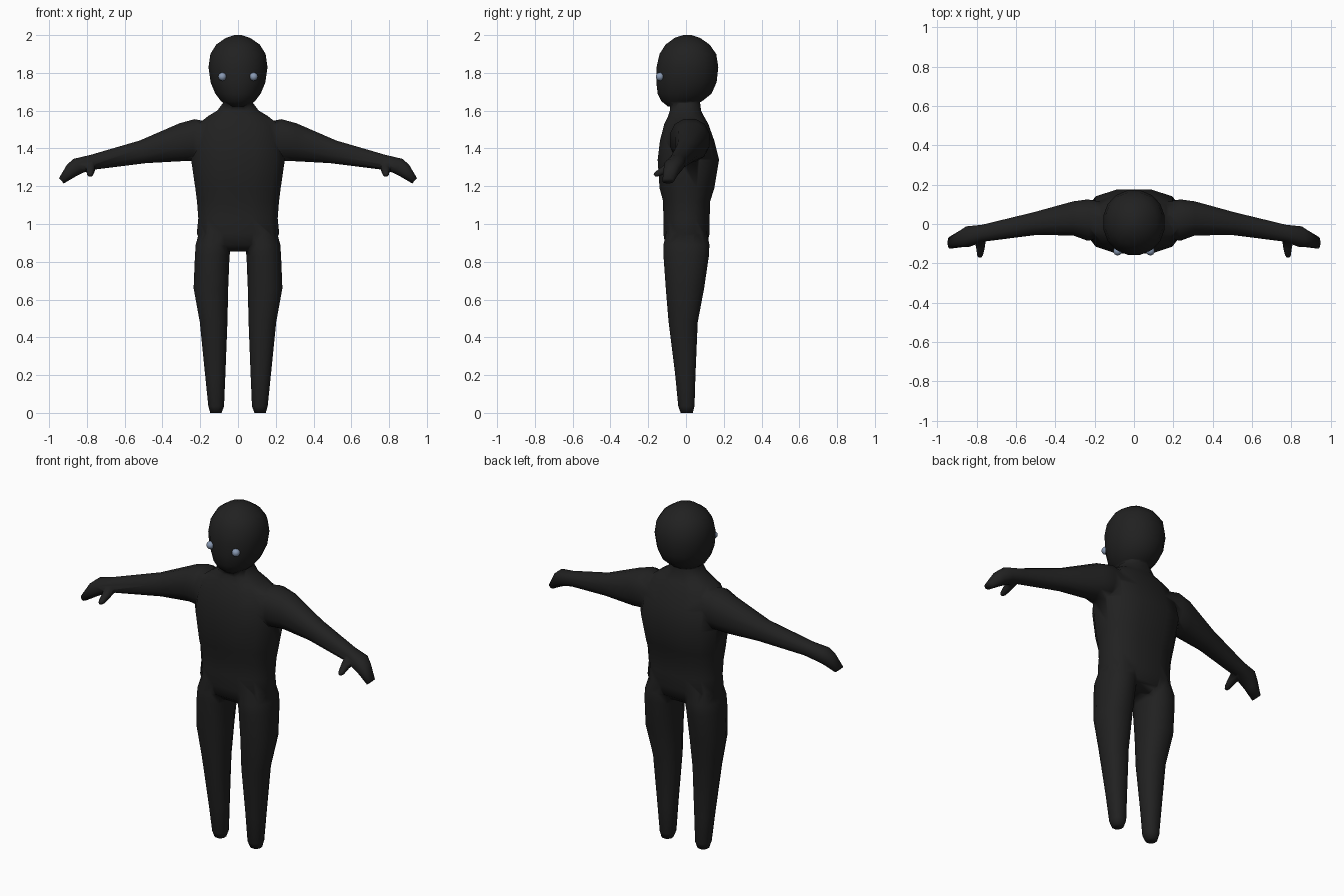
import bpy, bmesh, math
from mathutils import Vector

if "Cube" in bpy.data.objects:
    bpy.data.objects.remove(bpy.data.objects["Cube"])


def material(name, color):
    m = bpy.data.materials.new(name)
    m.diffuse_color = (*color, 1)
    m.use_nodes = True
    m.node_tree.nodes["Principled BSDF"].inputs["Base Color"].default_value = m.diffuse_color
    return m


BLACK = material("matte black", (0.015, 0.015, 0.015))
BLUE = material("pale steel blue", (0.25, 0.32, 0.45))


def loft(name, rings, n=12, power=2.3):
    """Skin rounded cross-sections given as (centre, half-axis u, half-axis v)."""
    bm = bmesh.new()
    pts = []
    for i in range(n):
        a = 2 * math.pi * (i + 0.5) / n
        pts.append([math.copysign(abs(t) ** (2 / power), t) for t in (math.cos(a), math.sin(a))])
    top = max(p[0] for p in pts)
    loops = [[bm.verts.new(c + u * (p / top) + v * (q / top)) for p, q in pts]
             for c, u, v in rings]
    for a, b in zip(loops, loops[1:]):
        for i in range(n):
            j = (i + 1) % n
            bm.faces.new((a[i], a[j], b[j], b[i]))
    bm.faces.new(loops[0])
    bm.faces.new(loops[-1])
    bmesh.ops.recalc_face_normals(bm, faces=bm.faces[:])
    for f in bm.faces:
        f.smooth = True
    me = bpy.data.meshes.new(name)
    bm.to_mesh(me)
    bm.free()
    me.materials.append(BLACK)
    ob = bpy.data.objects.new(name, me)
    bpy.context.collection.objects.link(ob)
    return ob


def level(z, x0, x1, y0, y1):
    """Horizontal section from its extents."""
    return (Vector(((x0 + x1) / 2, (y0 + y1) / 2, z)),
            Vector(((x1 - x0) / 2, 0, 0)), Vector((0, (y1 - y0) / 2, 0)))


def slanted(s, xt, zt, xb, zb, y0, y1):
    """Arm section from its top and bottom points and its depth range."""
    return (Vector((s * (xt + xb) / 2, (y0 + y1) / 2, (zt + zb) / 2)),
            Vector((0, (y1 - y0) / 2, 0)),
            Vector((s * (xt - xb) / 2, 0, (zt - zb) / 2)))


# Torso and neck: z, half width, front, back
torso = [(0.855, 0.13, -0.07, 0.07), (0.89, 0.19, -0.11, 0.11), (0.95, 0.218, -0.12, 0.125),
         (1.03, 0.21, -0.12, 0.125), (1.12, 0.217, -0.121, 0.128), (1.19, 0.226, -0.14, 0.15),
         (1.34, 0.248, -0.15, 0.175), (1.44, 0.24, -0.138, 0.15), (1.53, 0.21, -0.115, 0.118),
         (1.57, 0.16, -0.095, 0.095), (1.60, 0.11, -0.085, 0.08), (1.64, 0.08, -0.083, 0.075),
         (1.70, 0.075, -0.08, 0.07)]
body = loft("body", [level(z, -w, w, a, b) for z, w, a, b in torso], power=2.6)

# Head
head = [(1.622, 0.05, -0.095, 0.03), (1.65, 0.09, -0.13, 0.085), (1.69, 0.12, -0.15, 0.135),
        (1.75, 0.145, -0.157, 0.162), (1.83, 0.156, -0.156, 0.171), (1.90, 0.146, -0.14, 0.16),
        (1.95, 0.115, -0.108, 0.125), (1.985, 0.065, -0.06, 0.075), (2.0, 0.02, -0.015, 0.03)]
parts = [loft("head", [level(z, -w, w, a, b) for z, w, a, b in head], 16, 2.1)]

# Legs: z, inner, outer, front, back
leg = [(0.0, 0.087, 0.147, -0.028, 0.036), (0.035, 0.074, 0.157, -0.041, 0.045),
       (0.20, 0.067, 0.174, -0.057, 0.05), (0.48, 0.056, 0.202, -0.092, 0.062),
       (0.66, 0.052, 0.235, -0.107, 0.096), (0.83, 0.045, 0.228, -0.119, 0.121),
       (0.89, 0.035, 0.224, -0.119, 0.124), (0.98, 0.02, 0.20, -0.10, 0.105)]
# Arms: top x, top z, bottom x, bottom z, front, back
arm = [(0.10, 1.53, 0.12, 1.37, -0.05, 0.10), (0.23, 1.555, 0.24, 1.335, -0.085, 0.125),
       (0.31, 1.533, 0.31, 1.332, -0.058, 0.115), (0.52, 1.442, 0.49, 1.322, -0.056, 0.06),
       (0.78, 1.366, 0.76, 1.288, -0.09, -0.004), (0.87, 1.345, 0.82, 1.272, -0.116, -0.012),
       (0.905, 1.315, 0.862, 1.25, -0.118, -0.036), (0.948, 1.242, 0.922, 1.215, -0.125, -0.065)]

for s, side in ((1, "left"), (-1, "right")):
    parts.append(loft(side + "_leg", [level(z, s * a, s * b, c, d) for z, a, b, c, d in leg]))
    parts.append(loft(side + "_arm", [slanted(s, *r) for r in arm]))
    # Thumb
    across = Vector((0, -0.45, 0.85))
    thumb = [(0.785, -0.065, 1.316, 0.032), (0.781, -0.115, 1.287, 0.022),
             (0.783, -0.155, 1.264, 0.015), (0.784, -0.168, 1.258, 0.008)]
    parts.append(loft(side + "_thumb", [(Vector((s * x, y, z)), Vector((r, 0, 0)), across * r)
                                        for x, y, z, r in thumb], 8))

# Fuse the limbs and head into one skin
bpy.context.view_layer.objects.active = body
for p in parts:
    mod = body.modifiers.new("fuse", 'BOOLEAN')
    mod.operation = 'UNION'
    mod.solver = 'EXACT'
    mod.object = p
    bpy.ops.object.modifier_apply(modifier=mod.name)
for p in parts:
    bpy.data.objects.remove(p)

# Eyes
for s, side in ((1, "left"), (-1, "right")):
    bpy.ops.mesh.primitive_uv_sphere_add(segments=16, ring_count=10, radius=0.022,
                                         location=(s * 0.083, -0.138, 1.78))
    eye = bpy.context.object
    eye.name = side + "_eye"
    eye.data.materials.append(BLUE)
    bpy.ops.object.shade_smooth()
